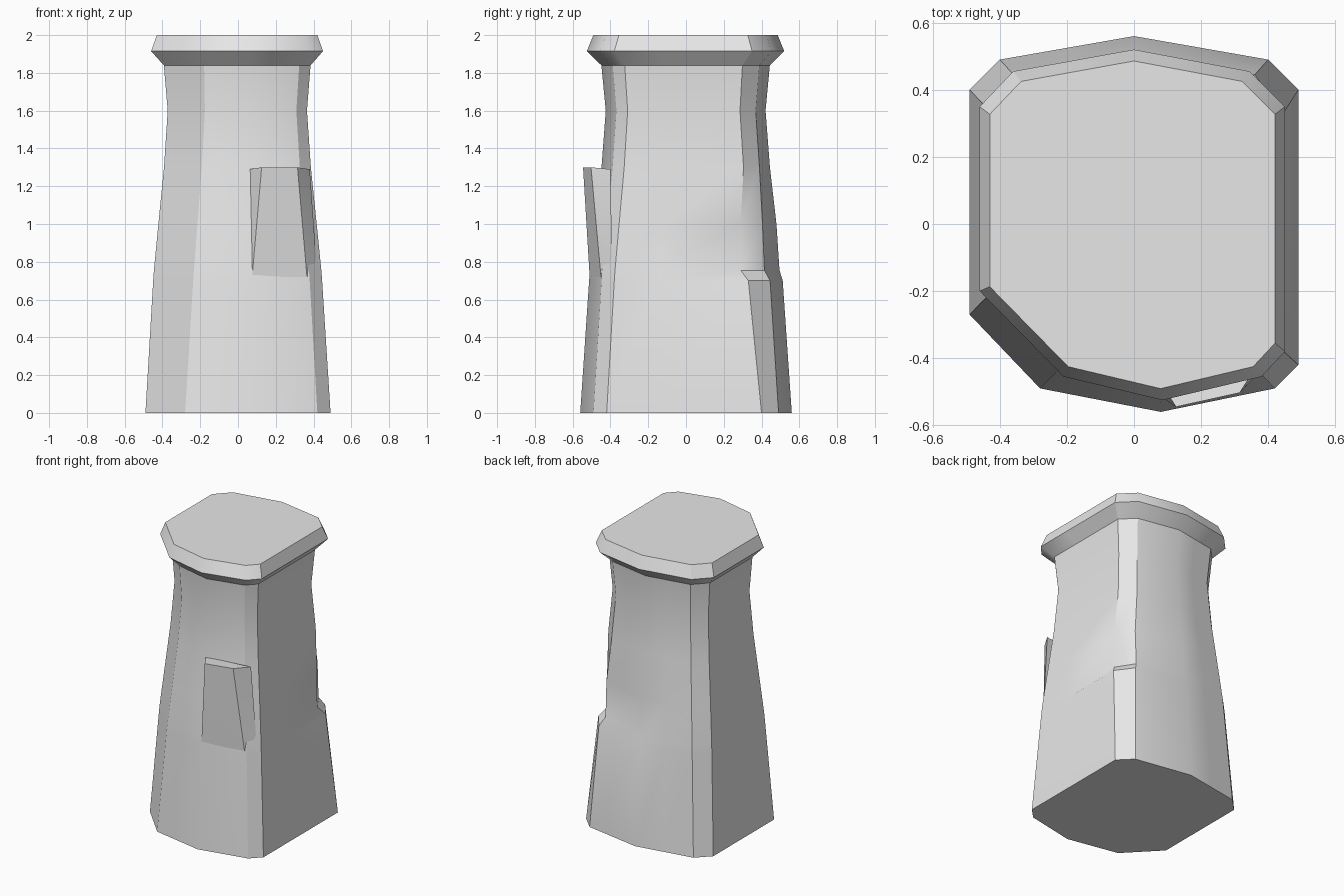
import bpy
import bmesh
import math
from mathutils import Vector

cube = bpy.data.objects.get("Cube")
if cube:
    bpy.data.objects.remove(cube, do_unlink=True)

stone = bpy.data.materials.new("grey stone")
stone.diffuse_color = (0.8, 0.8, 0.8, 1)
stone.use_nodes = True
stone.node_tree.nodes["Principled BSDF"].inputs["Base Color"].default_value = stone.diffuse_color

# Outline corners at the foot and at the rim, counter-clockwise from the left front
FOOT = [(-.49, -.27), (-.28, -.49), (.08, -.56), (.42, -.49), (.49, -.42), (.49, -.16),
        (.49, .40), (.40, .49), (0, .56), (-.2, .525), (-.40, .49), (-.49, .40)]
RIM = [(-.46, -.20), (-.21, -.455), (.085, -.525), (.38, -.455), (.45, -.38), (.45, -.14),
       (.45, .35), (.345, .455), (0, .52), (-.18, .4875), (-.36, .455), (-.46, .35)]
RIGHT_CORNER, BACK_CORNER, BACK_RIDGE = 6, 7, 8


def ring(z, half_width, moved=None):
    """Blend foot and rim outlines by height, with a few corners moved."""
    t = min(z / 1.84, 1)
    points = []
    for i, (f, r) in enumerate(zip(FOOT, RIM)):
        p = Vector(f).lerp(Vector(r) * .49 / .457, t) * half_width / .49
        points.append(Vector((*(moved or {}).get(i, p), z)))
    return points


def finish(name, bm):
    bmesh.ops.recalc_face_normals(bm, faces=bm.faces)
    mesh = bpy.data.meshes.new(name)
    bm.to_mesh(mesh)
    bm.free()
    mesh.materials.append(stone)
    obj = bpy.data.objects.new(name, mesh)
    bpy.context.collection.objects.link(obj)
    bpy.ops.object.select_all(action="DESELECT")
    obj.select_set(True)
    bpy.context.view_layer.objects.active = obj
    bpy.ops.object.shade_smooth_by_angle(angle=math.radians(32))
    return obj


def loft(name, rings):
    bm = bmesh.new()
    loops = [[bm.verts.new(p) for p in r] for r in rings]
    for low, high in zip(loops, loops[1:]):
        for i in range(len(low)):
            j = (i + 1) % len(low)
            bm.faces.new((low[i], low[j], high[j], high[i]))
    bm.faces.new(loops[0][::-1])
    bm.faces.new(loops[-1])
    return finish(name, bm)


# Tapered shaft, with a chipped ledge around the back right corner, and its rim
loft("stone_pillar", [
    ring(0, .49),
    ring(.70, .448, {RIGHT_CORNER: (.445, .33), BACK_CORNER: (.36, .445), BACK_RIDGE: (0, .512)}),
    ring(.755, .444, {RIGHT_CORNER: (.408, .29), BACK_CORNER: (.33, .415), BACK_RIDGE: (0, .495)}),
    ring(1.0, .42, {RIGHT_CORNER: (.405, .29), BACK_CORNER: (.33, .405)}),
    ring(1.3, .39),
    ring(1.6, .37),
    ring(1.84, .39),
    ring(1.915, .457),
    ring(2.0, .427),
])

# Raised slab left standing on the front
bm = bmesh.new()
for p in [(.075, -.51, .72), (.125, -.545, 1.3), (.315, -.503, 1.3), (.38, -.40, 1.29),
          (.06, -.44, 1.29), (.365, -.45, .72), (.42, -.39, .72), (.1, -.42, .72)]:
    bm.verts.new(p)
hull = bmesh.ops.convex_hull(bm, input=bm.verts)
bmesh.ops.delete(bm, geom=[v for v in hull["geom_interior"] if isinstance(v, bmesh.types.BMVert)],
                 context="VERTS")
finish("front_slab", bm)
